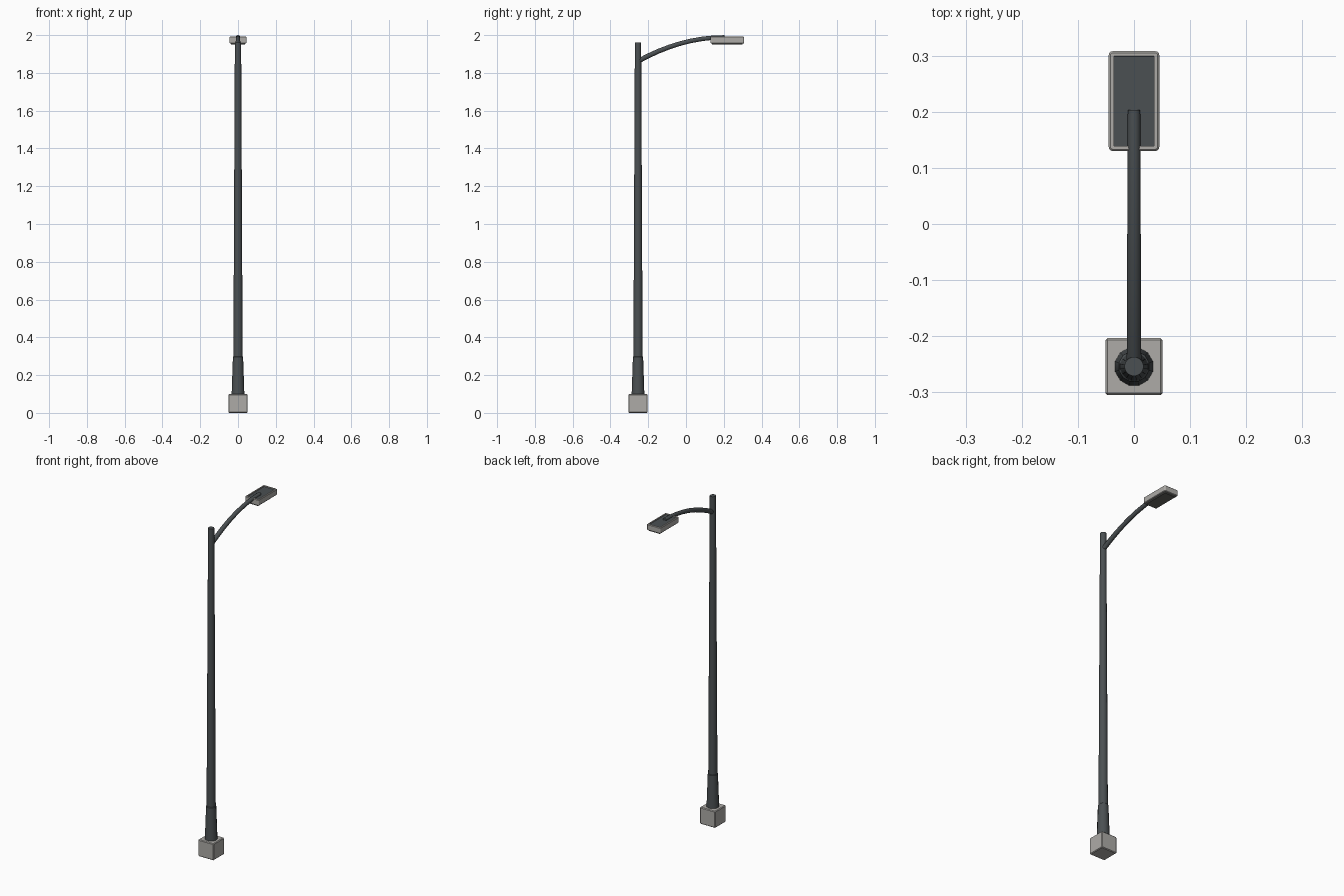
import bpy, bmesh, math
from mathutils import Vector

if "Cube" in bpy.data.objects:
    bpy.data.objects.remove(bpy.data.objects["Cube"])

def material(name, rgb):
    m = bpy.data.materials.new(name)
    m.diffuse_color = (*rgb, 1)
    m.use_nodes = True
    m.node_tree.nodes["Principled BSDF"].inputs["Base Color"].default_value = m.diffuse_color
    return m

DARK = material("dark_metal", (0.07, 0.08, 0.085))
LIGHT = material("light_grey", (0.42, 0.41, 0.39))
LENS = material("lens", (0.13, 0.13, 0.12))

def finish(name, bm, mats, smooth=False):
    bmesh.ops.recalc_face_normals(bm, faces=bm.faces)
    me = bpy.data.meshes.new(name)
    bm.to_mesh(me)
    bm.free()
    for m in mats:
        me.materials.append(m)
    ob = bpy.data.objects.new(name, me)
    bpy.context.collection.objects.link(ob)
    if smooth:
        bpy.context.view_layer.objects.active = ob
        ob.select_set(True)
        bpy.ops.object.shade_smooth_by_angle(angle=math.radians(35))
        ob.select_set(False)
    return ob

def box(lo, hi):
    bm = bmesh.new()
    bmesh.ops.create_cube(bm, size=1)
    for v in bm.verts:
        v.co = Vector([(lo[i] + hi[i]) / 2 + v.co[i] * (hi[i] - lo[i]) for i in range(3)])
    return bm

def tube(name, path, sides):
    """Capped tube in the YZ plane; path holds (y, z, radius, tilt of the ring)."""
    bm = bmesh.new()
    rings = []
    for y, z, r, tilt in path:
        ring = []
        for i in range(sides):
            a = 2 * math.pi * (i + 0.5) / sides
            s = r * math.sin(a)
            ring.append(bm.verts.new((r * math.cos(a), y + s * math.cos(tilt), z + s * math.sin(tilt))))
        rings.append(ring)
    for p, q in zip(rings, rings[1:]):
        for i in range(sides):
            j = (i + 1) % sides
            bm.faces.new((p[i], p[j], q[j], q[i]))
    bm.faces.new(rings[0])
    bm.faces.new(rings[-1])
    return finish(name, bm, [DARK], smooth=True)

# Concrete footing
PY = -0.254
bm = box((-0.051, PY - 0.051, 0), (0.051, PY + 0.051, 0.1))
bmesh.ops.bevel(bm, geom=bm.edges[:], offset=0.004, segments=1, affect='EDGES')
finish("footing", bm, [LIGHT])

# Tapered pole with a thicker lower sleeve
tube("pole", [(PY, 0.095, 0.026, 0), (PY, 1.96, 0.017, 0)], 16)
tube("pole_sleeve", [(PY, 0.095, 0.035, 0), (PY, 0.295, 0.028, 0), (PY, 0.3, 0.024, 0)], 12)

# Curved arm: parabola levelling out over the lamp head
arm = []
y0, y1, z0, z1 = -0.261, 0.203, 1.858, 1.9885
for i in range(9):
    t = i / 8
    z = z0 + (z1 - z0) * (1 - (1 - t) ** 2)
    slope = 2 * (z1 - z0) * (1 - t) / (y1 - y0)
    arm.append((y0 + (y1 - y0) * t, z, 0.0135 - 0.002 * t, math.atan(slope) + math.pi / 2))
tube("arm", arm, 12)

# Lamp housing: rounded frame with a sunken dark top
bm = box((-0.045, 0.13, 1.956), (0.045, 0.308, 1.992))
upright = [e for e in bm.edges if abs(e.verts[0].co.z - e.verts[1].co.z) > 0.01]
bmesh.ops.bevel(bm, geom=upright, offset=0.007, segments=3, profile=0.5, affect='EDGES')
rims = [e for e in bm.edges if abs(e.verts[0].co.z - e.verts[1].co.z) < 0.001]
bmesh.ops.bevel(bm, geom=rims, offset=0.003, segments=1, affect='EDGES')
bm.normal_update()
top = [f for f in bm.faces if f.normal.z > 0.99]
bmesh.ops.inset_region(bm, faces=top, thickness=0.006, depth=0)
bmesh.ops.inset_region(bm, faces=top, thickness=0.0005, depth=-0.005)
for f in top:
    f.material_index = 1
finish("lamp_housing", bm, [LIGHT, DARK])

# Lens panel under the housing
bm = box((-0.037, 0.138, 1.950), (0.037, 0.300, 1.960))
bmesh.ops.bevel(bm, geom=bm.edges[:], offset=0.002, segments=1, affect='EDGES')
finish("lamp_lens", bm, [LENS])
